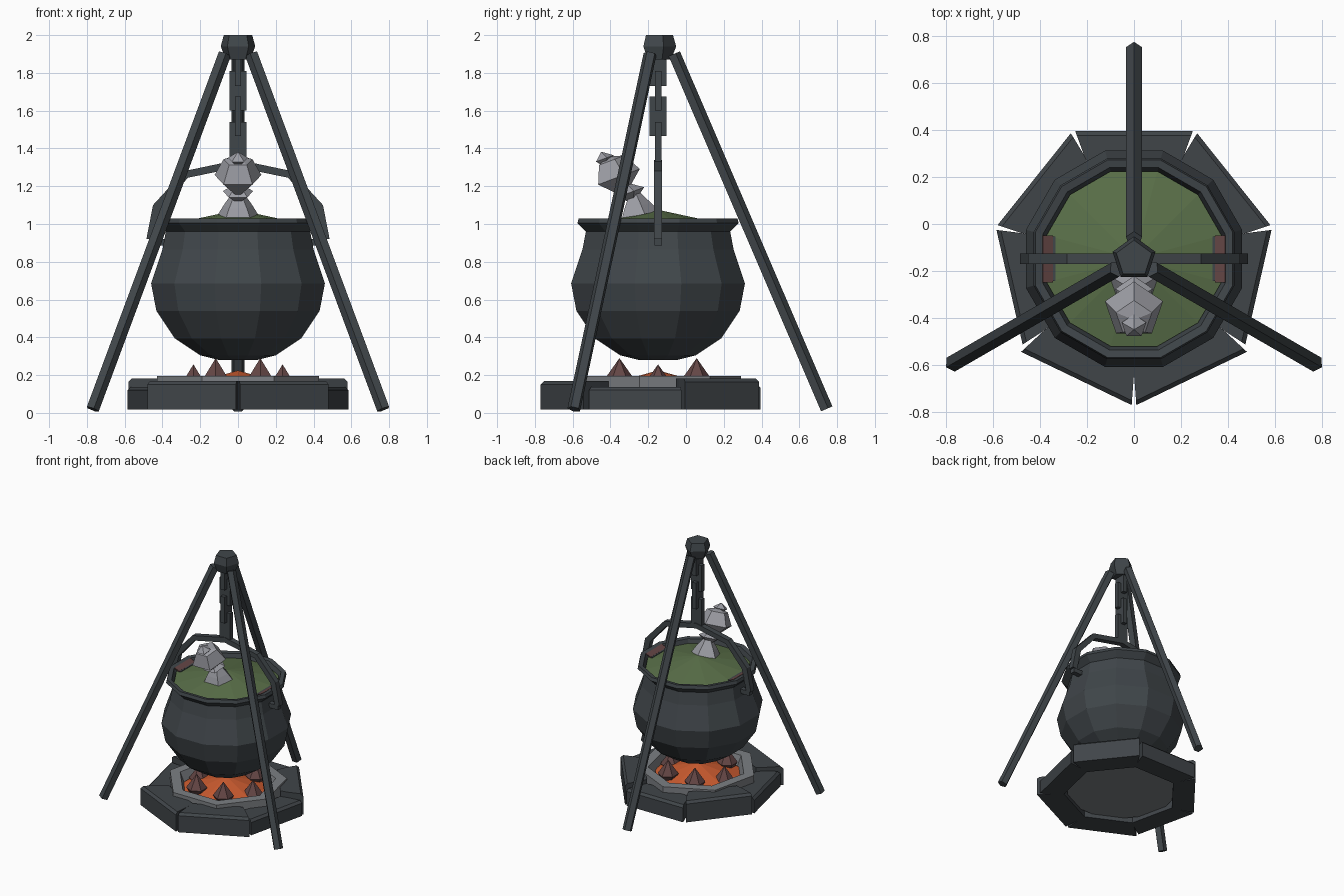
import bpy, bmesh, math
from math import sin, cos, pi, radians
from mathutils import Vector, Matrix

cube = bpy.data.objects.get("Cube")
if cube:
    bpy.data.objects.remove(cube, do_unlink=True)

CY = -0.148  # shared vertical axis of pot, fire pit and tripod


def material(name, *srgb):
    rgb = [((c / 255 + 0.055) / 1.055) ** 2.4 for c in srgb]
    m = bpy.data.materials.new(name)
    m.use_nodes = True
    m.diffuse_color = (*rgb, 1)
    m.node_tree.nodes["Principled BSDF"].inputs["Base Color"].default_value = (*rgb, 1)
    return m


iron = material("dark iron", 64, 70, 74)
stone = material("dark stone", 64, 69, 73)
ash = material("grey ash", 124, 127, 131)
ember = material("ember orange", 203, 91, 47)
coal = material("burnt coal", 100, 70, 69)
brew = material("green brew", 90, 112, 73)
steam = material("pale steam", 156, 157, 164)


def finish(name, bm, mat, matrix=None):
    bmesh.ops.recalc_face_normals(bm, faces=bm.faces)
    me = bpy.data.meshes.new(name)
    bm.to_mesh(me)
    bm.free()
    me.materials.append(mat)
    ob = bpy.data.objects.new(name, me)
    bpy.context.collection.objects.link(ob)
    if matrix:
        ob.matrix_world = matrix
    return ob


def turned(name, profile, sides, mat, phase=0.0, at=(0, CY, 0), axis=(0, 0, 1)):
    """Polygonal lathe of (radius, height) pairs; radius 0 makes a point."""
    bm = bmesh.new()
    rings = []
    for r, z in profile:
        if r == 0:
            rings.append([bm.verts.new((0, 0, z))] * sides)
        else:
            rings.append([bm.verts.new((r * cos(phase + 2 * pi * i / sides),
                                        r * sin(phase + 2 * pi * i / sides), z))
                          for i in range(sides)])
    for a, b in zip(rings, rings[1:]):
        for i in range(sides):
            j = (i + 1) % sides
            bm.faces.new(list(dict.fromkeys((a[i], a[j], b[j], b[i]))))
    for ring, (r, z) in ((rings[0], profile[0]), (rings[-1], profile[-1])):
        if r:
            bm.faces.new(ring)
    turn = Vector((0, 0, 1)).rotation_difference(Vector(axis)).to_matrix().to_4x4()
    return finish(name, bm, mat, Matrix.Translation(at) @ turn)


def box(name, size, at, mat, tilt=0.0):
    bm = bmesh.new()
    bmesh.ops.create_cube(bm, size=1)
    bmesh.ops.scale(bm, vec=size, verts=bm.verts)
    return finish(name, bm, mat, Matrix.Translation(at) @ Matrix.Rotation(tilt, 4, 'Y'))


# Pot with flared rim and open mouth
flat = 1 / cos(pi / 12)
pot = [(0.10, 0.28), (0.20, 0.305), (0.335, 0.395), (0.432, 0.54), (0.46, 0.685),
       (0.40, 0.865), (0.382, 0.96), (0.427, 1.005), (0.42, 1.03),
       (0.388, 1.025), (0.372, 0.97)]
turned("pot", [(r * flat, z) for r, z in pot], 12, iron, pi / 12)
turned("brew_surface", [(0.372 * flat, 0.96), (0.372 * flat, 0.995), (0, 1.075)],
       12, brew, pi / 12)

# Side plates with an iron edge, and handle pins
for side, label in ((1, "left"), (-1, "right")):
    box("rim_plate_" + label, (0.046, 0.2, 0.008), (side * 0.368, CY, 1.014),
        coal, -side * 0.4)
    box("rim_plate_edge_" + label, (0.014, 0.19, 0.012), (side * 0.34, CY, 1.002), iron)
    box("handle_pin_" + label, (0.1, 0.04, 0.035), (side * 0.42, CY, 0.903), iron)

# Bail handle: a bent flat bar
outer = [(0.485, 0.92), (0.45, 1.1), (0.285, 1.28), (0, 1.34)]
inner = [(0.442, 0.92), (0.405, 1.085), (0.265, 1.245), (0, 1.3)]
mirror = lambda pts: pts + [(-x, z) for x, z in reversed(pts[:-1])]
bm = bmesh.new()
top, low = [[bm.verts.new((x, CY - 0.022, z)) for x, z in mirror(p)] for p in (outer, inner)]
for i in range(len(top) - 1):
    bm.faces.new((top[i], top[i + 1], low[i + 1], low[i]))
ext = bmesh.ops.extrude_face_region(bm, geom=bm.faces[:])
bmesh.ops.translate(bm, vec=(0, 0.044, 0),
                    verts=[g for g in ext["geom"] if isinstance(g, bmesh.types.BMVert)])
finish("handle", bm, iron)

# Chain of alternating flat links
for i, (z0, z1) in enumerate([(1.31, 1.54), (1.465, 1.675), (1.6, 1.81), (1.73, 1.9)]):
    wide, thin = 0.092, 0.034
    size = (wide, thin) if i % 2 == 0 else (thin, wide)
    box(f"chain_link_{i + 1}", (*size, z1 - z0), (0, CY, (z0 + z1) / 2), iron)

# Tripod legs and cap
turned("tripod_cap", [(0.068, 1.87), (0.096, 1.94), (0.079, 2.0)], 5, iron, pi / 2)
for label, deg in (("back", 90), ("right", 210), ("left", 330)):
    d = Vector((cos(radians(deg)), sin(radians(deg)), 0))
    side = Vector((-d.y, d.x, 0))
    foot = d * 0.89 + Vector((0, CY, 0.02))
    head = d * 0.083 + Vector((0, CY, 1.9))
    run = (head - foot).normalized()
    out = side.cross(run)
    if out.dot(d) < 0:
        out = -out
    bm = bmesh.new()
    ends = [[bm.verts.new(p + 0.036 * (out * cos(2 * pi * i / 5) + side * sin(2 * pi * i / 5)))
             for i in range(5)] for p in (foot, head)]
    for i in range(5):
        j = (i + 1) % 5
        bm.faces.new((ends[0][i], ends[0][j], ends[1][j], ends[1][i]))
    for e in ends:
        bm.faces.new(e)
    finish("tripod_leg_" + label, bm, iron)

# Ring of seven hearth stones, the front pair a little larger
tops = [0.15, 0.182, 0.138, 0.168, 0.168, 0.138, 0.182]
for i, h in enumerate(tops):
    grow = 0.022 if i in (3, 4) else 0
    bm = bmesh.new()
    plan = [(-0.183, 0.38), (0.183, 0.38), (0.214, 0.445), (0.25 + grow / 2, 0.543 + grow),
            (-0.25 - grow / 2, 0.543 + grow), (-0.214, 0.445)]
    face = bm.faces.new([bm.verts.new((x, y, 0.018)) for x, y in plan])
    ext = bmesh.ops.extrude_face_region(bm, geom=[face])
    up = [g for g in ext["geom"] if isinstance(g, bmesh.types.BMVert)]
    bmesh.ops.translate(bm, vec=(0, 0, h - 0.018), verts=up)
    # chamfer the upper outer edge
    edges = [e for e in bm.edges
             if all(v in up and v.co.y > 0.5 for v in e.verts)]
    bmesh.ops.bevel(bm, geom=edges, offset=0.018, segments=1, affect='EDGES')
    finish(f"hearth_stone_{i + 1}", bm, stone,
           Matrix.Translation((0, CY, 0)) @ Matrix.Rotation(-2 * pi * i / 7, 4, 'Z'))

# Ash bed with a raised border, glowing embers heaped inside it
turned("ash_bed", [(0, 0.05), (0.44, 0.05), (0.44, 0.196), (0.36, 0.196), (0.33, 0.12),
                   (0, 0.12)], 7, ash, pi / 2)
turned("embers", [(0.32, 0.11), (0.32, 0.135), (0, 0.225)], 10, ember, pi / 10)

# Coals: faceted lumps, the two side ones sunk deeper
for i in range(6):
    a = i * pi / 3
    sink = 0.033 if i % 3 == 0 else 0
    turned(f"coal_{i + 1}", [(0.04, 0.12), (0.076, 0.182), (0, 0.29)], 6, coal, pi / 6,
           (0.236 * cos(a), CY + 0.236 * sin(a), -sink))

# Rising steam puffs leaning to the front
lean = (0, -0.35, 0.93)
turned("steam_base", [(0.11, -0.04), (0.08, 0.01), (0.03, 0.08)], 5, steam, pi / 2,
       (0, -0.26, 1.085), (0, -0.2, 0.98))
turned("steam_small", [(0, -0.06), (0.084, 0), (0, 0.06)], 5, steam, pi / 2,
       (0, -0.3, 1.165), lean)
turned("steam_large", [(0, -0.12), (0.13, -0.01), (0.08, 0.085), (0, 0.11)], 5, steam, pi / 2,
       (0, -0.37, 1.255), lean)
turned("steam_tip", [(0, -0.05), (0.055, 0), (0, 0.04)], 5, steam, pi / 2,
       (0, -0.435, 1.345), lean)
